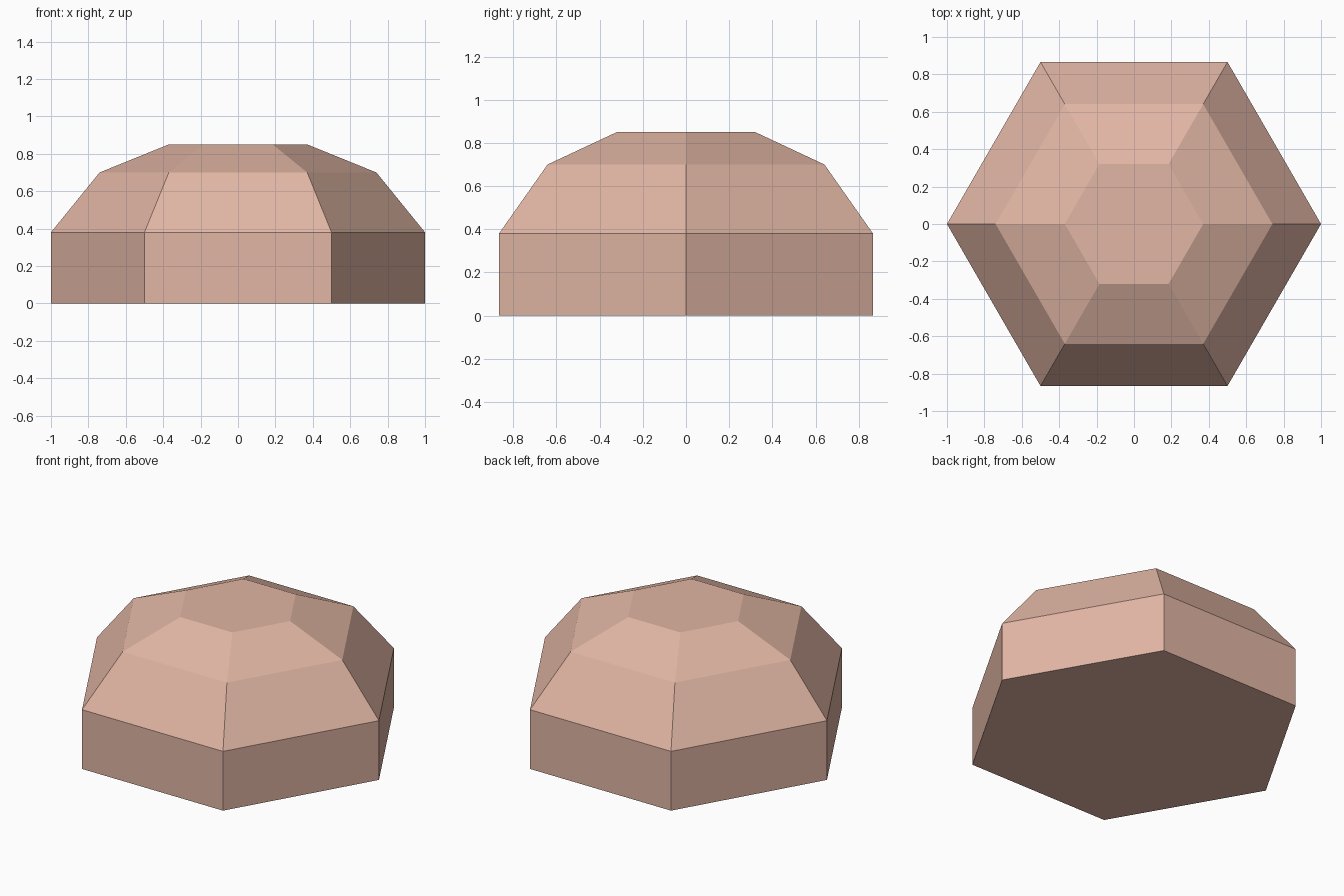
import bpy, bmesh, math

if "Cube" in bpy.data.objects:
    bpy.data.objects.remove(bpy.data.objects["Cube"])

# One flat clay colour
clay = bpy.data.materials.new("pale clay")
clay.diffuse_color = (0.75, 0.465, 0.37, 1.0)
clay.use_nodes = True
clay.node_tree.nodes["Principled BSDF"].inputs["Base Color"].default_value = clay.diffuse_color

SIDES = 6
# Profile from ground to flat top: (radius, height)
PROFILE = [(1.0, 0.0), (1.0, 0.38), (0.74, 0.70), (0.37, 0.85)]


def ring(bm, radius, z):
    return [bm.verts.new((radius * math.cos(math.tau * i / SIDES),
                          radius * math.sin(math.tau * i / SIDES), z))
            for i in range(SIDES)]


# Hexagonal dome: stacked rings joined by flat bands, closed at both ends
bm = bmesh.new()
rings = [ring(bm, r, z) for r, z in PROFILE]
for low, high in zip(rings, rings[1:]):
    for i in range(SIDES):
        j = (i + 1) % SIDES
        bm.faces.new((low[i], low[j], high[j], high[i]))
bm.faces.new(rings[0][::-1])
bm.faces.new(rings[-1])

mesh = bpy.data.meshes.new("hexagonal_dome")
bm.to_mesh(mesh)
bm.free()
mesh.materials.append(clay)
dome = bpy.data.objects.new("hexagonal_dome", mesh)
bpy.context.collection.objects.link(dome)
